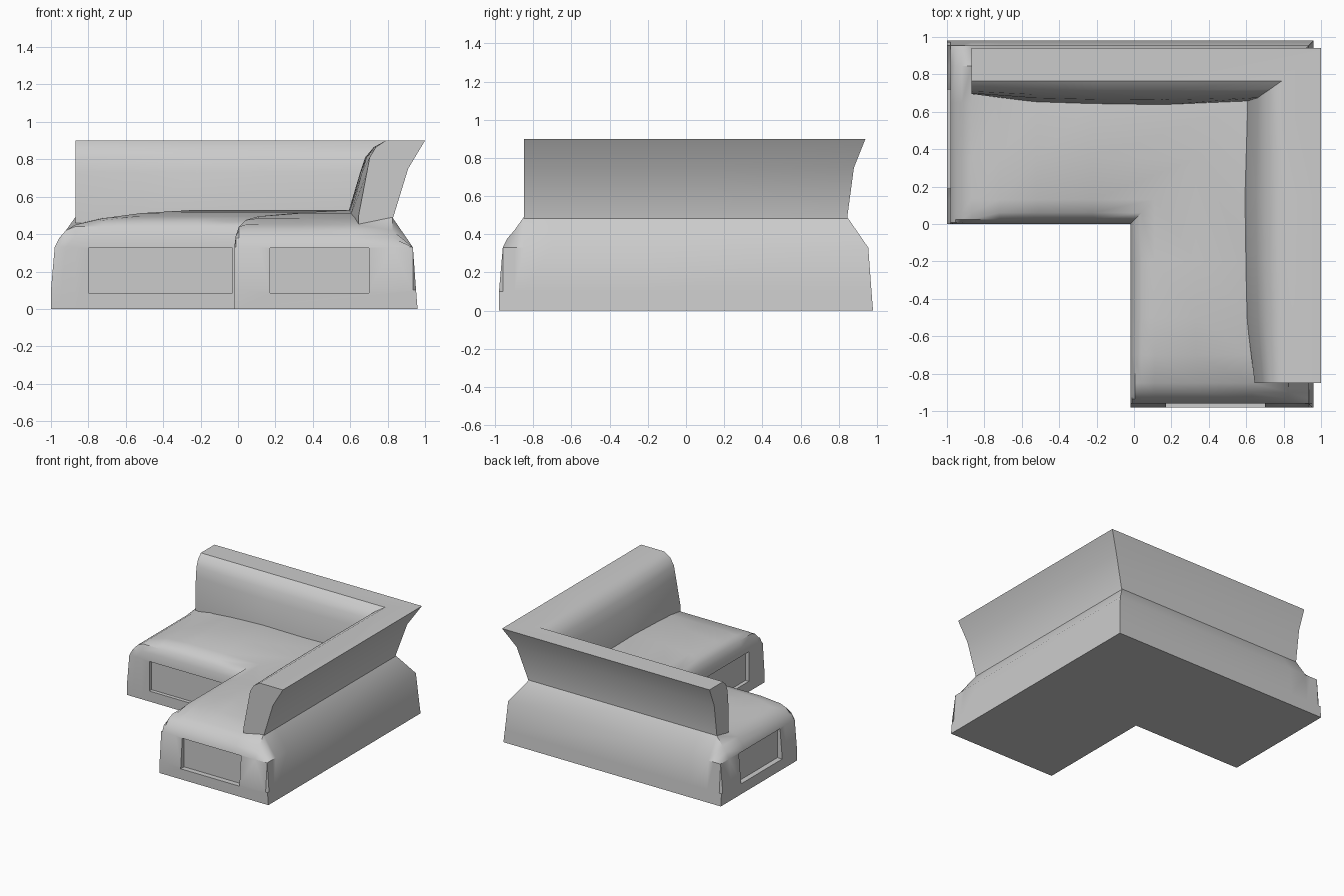
import bpy, bmesh

if "Cube" in bpy.data.objects:
    bpy.data.objects.remove(bpy.data.objects["Cube"])

SHIFT = -0.02   # the sofa is symmetric about the diagonal, then shifted in x


def finish(name, bm):
    bmesh.ops.recalc_face_normals(bm, faces=bm.faces)
    me = bpy.data.meshes.new(name)
    bm.to_mesh(me)
    bm.free()
    ob = bpy.data.objects.new(name, me)
    bpy.context.collection.objects.link(ob)
    return ob


def loft(name, rings):
    """Skin closed rings of equal length and cap both ends."""
    bm = bmesh.new()
    vs = [[bm.verts.new(p) for p in r] for r in rings]
    n = len(vs[0])
    for a, b in zip(vs, vs[1:]):
        for i in range(n):
            j = (i + 1) % n
            bm.faces.new((a[i], a[j], b[j], b[i]))
    bm.faces.new(vs[0])
    bm.faces.new(vs[-1])
    return finish(name, bm)


def smooth(ob, angle):
    bpy.ops.object.select_all(action='DESELECT')
    ob.select_set(True)
    bpy.context.view_layer.objects.active = ob
    bpy.ops.object.shade_smooth_by_angle(angle=angle)


# Seat: cross-section (depth, height) swept round the corner, rounded at both ends
section = [(0, 0), (0, .33), (.008, .39), (.025, .44), (.06, .475), (.13, .495),
           (.35, .515), (.65, .53), (.845, .49), (.955, .33), (.972, .1), (.98, 0)]
stations = [(-.98, .1), (-.96, .33), (-.935, .38), (-.9, .42), (-.85, .45),
            (-.7, .485), (-.5, .512), (-.2, .53)]


def height(z, limit, s, t):
    if s >= -.85 and t > .7:      # end slope runs higher under the backrest
        limit += .04
    return min(z, limit)


left = [[(s + SHIFT, t, height(z, m, s, t)) for t, z in section] for s, m in stations]
corner = [[(t + SHIFT, t, z) for t, z in section]]
right = [[(t + SHIFT, s, height(z, m, s, t)) for t, z in section]
         for s, m in reversed(stations)]
seat = loft("seat_base", left + corner + right)

# Recessed panels: on the inner faces and on the two arm ends
panels = [(-.78, -.01, -.05, .03), (-1.05, -.937, .19, .72)]
for x0, x1, y0, y1 in panels:
    for swap in (False, True):
        bm = bmesh.new()
        bmesh.ops.create_cube(bm, size=1)
        for v in bm.verts:
            x = x1 if v.co.x > 0 else x0
            y = y1 if v.co.y > 0 else y0
            z = .326 if v.co.z > 0 else .085
            if swap:
                x, y = y, x
            v.co = (x + SHIFT, y, z)
        cutter = finish("panel_cutter", bm)
        cutter.hide_render = True
        mod = seat.modifiers.new("panel", 'BOOLEAN')
        mod.operation = 'DIFFERENCE'
        mod.solver = 'EXACT'
        mod.object = cutter
        bpy.context.view_layer.objects.active = seat
        bpy.ops.object.modifier_apply(modifier=mod.name)
        bpy.data.objects.remove(cutter)
smooth(seat, .6)

# Backrest: slightly different profiles for the back and side, mitred at the corner
back = [(.66, .42), (.66, .5), (.678, .73), (.695, .81), (.722, .865), (.765, .9),
        (.94, .9), (.88, .75), (.845, .49), (.845, .42)]
side = [(.61, .42), (.61, .5), (.668, .73), (.69, .81), (.73, .865), (.79, .9),
        (1.0, .9), (.91, .75), (.83, .49), (.83, .42)]
weight = [1, 1, .6, .4, .2, 0, 0, 0, 0, 0]
stops = [(-.85, .035), (-.5, -.008), (-.2, -.02), (.15, -.025)]


def bulged(profile, b):
    return [(t + b * w, z) for (t, z), w in zip(profile, weight)]


rings = [[(s + SHIFT, t, z) for t, z in bulged(back, b)] for s, b in stops]
rings.append([(p[0], q[0], q[1]) for p, q in zip(bulged(side, -.01), bulged(back, -.005))])
rings += [[(t, s, z) for t, z in bulged(side, b)] for s, b in reversed(stops)]
smooth(loft("backrest", rings), .6)
